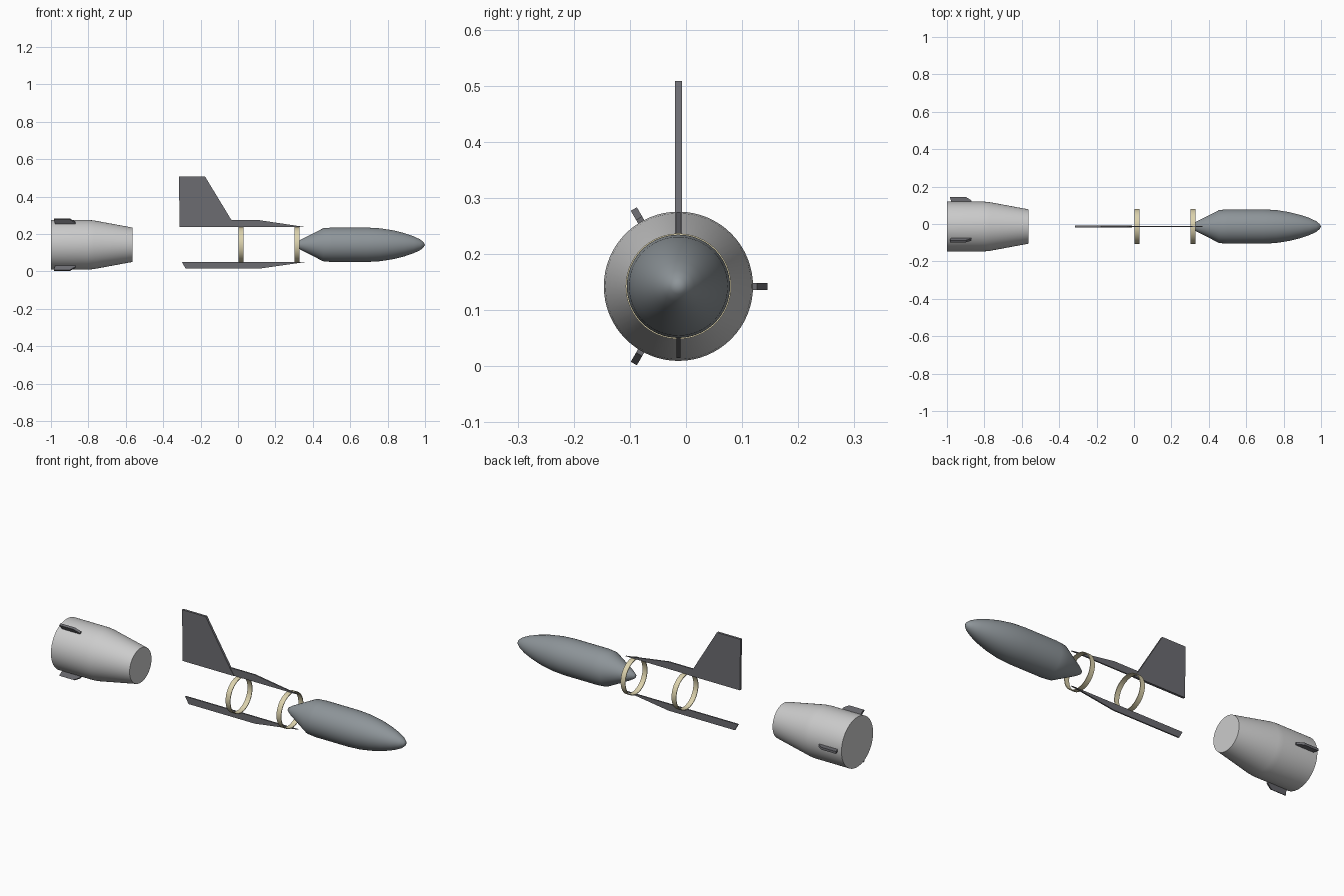
import bpy, bmesh, math
from mathutils import Matrix, Vector

if "Cube" in bpy.data.objects:
    bpy.data.objects.remove(bpy.data.objects["Cube"])

CY, CZ = -0.0135, 0.1425   # common long axis


def material(name, rgb):
    m = bpy.data.materials.new(name)
    m.diffuse_color = (*rgb, 1)
    m.use_nodes = True
    m.node_tree.nodes["Principled BSDF"].inputs["Base Color"].default_value = m.diffuse_color
    return m


CREAM = material("cream", (0.72, 0.65, 0.42))
SLATE = material("slate", (0.27, 0.30, 0.32))
DARK = material("dark_grey", (0.15, 0.15, 0.165))


def finish(name, bm, mat=None, smooth=None):
    bmesh.ops.remove_doubles(bm, verts=bm.verts, dist=1e-5)
    bmesh.ops.recalc_face_normals(bm, faces=bm.faces)
    me = bpy.data.meshes.new(name)
    bm.to_mesh(me)
    bm.free()
    ob = bpy.data.objects.new(name, me)
    bpy.context.collection.objects.link(ob)
    if mat:
        me.materials.append(mat)
    if smooth:
        bpy.ops.object.select_all(action='DESELECT')
        ob.select_set(True)
        bpy.context.view_layer.objects.active = ob
        bpy.ops.object.shade_smooth_by_angle(angle=math.radians(smooth))
    return ob


def lathe(name, profile, mat=None, closed=False, sides=64):
    """Spin (x, radius) points round the long axis."""
    bm = bmesh.new()
    vs = [bm.verts.new((x, CY, CZ + r)) for x, r in profile]
    edges = [bm.edges.new(p) for p in zip(vs, vs[1:])]
    if closed:
        edges.append(bm.edges.new((vs[-1], vs[0])))
    bmesh.ops.spin(bm, geom=vs + edges, cent=(0, CY, CZ), axis=(1, 0, 0),
                   angle=math.tau, steps=sides, use_merge=False)
    return finish(name, bm, mat, 35)


def plate(name, outline, thick, mat=None, turn=0.0):
    """Flat plate from (x, z) points, z measured from the axis, turned round it."""
    bm = bmesh.new()
    f = bm.faces.new([bm.verts.new((x, -thick / 2, z)) for x, z in outline])
    g = bmesh.ops.extrude_face_region(bm, geom=[f])["geom"]
    bmesh.ops.translate(bm, vec=Vector((0, thick, 0)),
                        verts=[v for v in g if isinstance(v, bmesh.types.BMVert)])
    bm.transform(Matrix.Translation((0, CY, CZ)) @ Matrix.Rotation(turn, 4, 'X'))
    return finish(name, bm, mat)


# Tail shroud with closed ends
lathe("tail_shroud", [(-1.0, 0), (-1.0, 0.133), (-0.80, 0.133), (-0.77, 0.130),
                      (-0.565, 0.092), (-0.565, 0)])

# Three small guide fins round the shroud
for i in range(3):
    plate(f"guide_fin_{i + 1}", [(-0.975, 0.125), (-0.985, 0.159), (-0.90, 0.159),
                                 (-0.87, 0.140), (-0.87, 0.125)],
          0.0125, DARK, math.radians(-90 + 120 * i))

# Two thin clamp rings
for name, x in (("rear_ring", 0.002), ("front_ring", 0.302)):
    lathe(name, [(x, 0.0905), (x + 0.027, 0.0905), (x + 0.027, 0.094), (x, 0.094)],
          CREAM, closed=True)

# Upper and lower strakes, and the tall fin
plate("upper_strake", [(-0.31, 0.094), (0.365, 0.094), (0.11, 0.132), (-0.31, 0.132)],
      0.007, DARK)
plate("lower_strake", [(-0.30, 0.092), (0.365, 0.092), (0.11, 0.128), (-0.28, 0.128)],
      0.007, DARK, math.pi)
plate("tall_fin", [(-0.312, 0.094), (-0.01, 0.094), (-0.035, 0.132),
                   (-0.177, 0.366), (-0.316, 0.366)], 0.0125, DARK)

# Streamlined nose pod
lathe("nose_pod", [(0.305, 0), (0.31, 0.011), (0.335, 0.027), (0.455, 0.088),
                   (0.50, 0.092), (0.69, 0.092), (0.76, 0.088), (0.83, 0.077),
                   (0.89, 0.062), (0.94, 0.045), (0.975, 0.028), (0.992, 0.014),
                   (1.0, 0)], SLATE)
